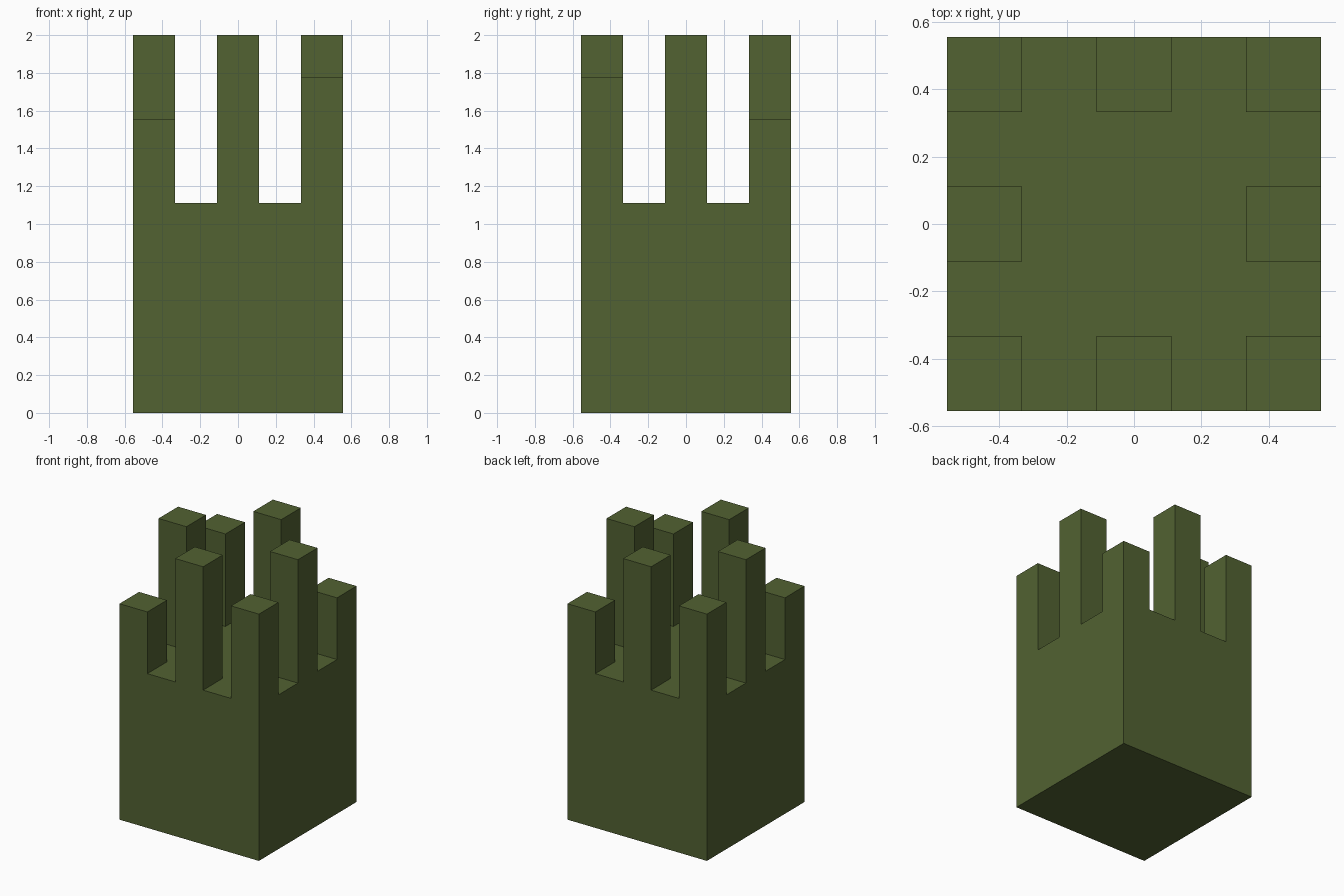
import bpy, bmesh

if "Cube" in bpy.data.objects:
    bpy.data.objects.remove(bpy.data.objects["Cube"])

U = 2 / 9                 # the model sits on a cubic grid, 5 x 5 x 9 cells
BODY_TOP = 5 * U

# Single olive green
olive = bpy.data.materials.new("olive_green")
olive.diffuse_color = (0.0844, 0.122, 0.0319, 1)
olive.use_nodes = True
olive.node_tree.nodes["Principled BSDF"].inputs["Base Color"].default_value = olive.diffuse_color

bm = bmesh.new()

# Top of the block as a 5 x 5 grid, with the outline dropped to the ground
bmesh.ops.create_grid(bm, x_segments=5, y_segments=5, size=2.5 * U)
bmesh.ops.translate(bm, verts=bm.verts, vec=(0, 0, BODY_TOP))
top_faces = list(bm.faces)
rim = [e for e in bm.edges if e.is_boundary]
skirt = bmesh.ops.extrude_edge_only(bm, edges=rim)["geom"]
for v in skirt:
    if isinstance(v, bmesh.types.BMVert):
        v.co.z = 0
bmesh.ops.contextual_create(
    bm, geom=[e for e in skirt if isinstance(e, bmesh.types.BMEdge) and e.is_boundary])

# Posts: every other cell round the rim; side posts tallest, corners alternate
def post_height(i, j):
    if i % 2 or j % 2 or (i == 0 and j == 0):
        return 0
    if i == 0 or j == 0:
        return 4
    return 2 if i * j > 0 else 3

posts = []
for f in top_faces:
    c = f.calc_center_median()
    h = post_height(round(c.x / U), round(c.y / U))
    if h:
        posts.append((f, h))
raised = bmesh.ops.extrude_discrete_faces(bm, faces=[f for f, h in posts])["faces"]
for f in raised:
    c = f.calc_center_median()
    h = post_height(round(c.x / U), round(c.y / U))
    bmesh.ops.translate(bm, verts=f.verts, vec=(0, 0, h * U))

# Clean up coplanar divisions
bmesh.ops.recalc_face_normals(bm, faces=bm.faces)
bmesh.ops.dissolve_limit(bm, angle_limit=0.01, verts=bm.verts, edges=bm.edges)

mesh = bpy.data.meshes.new("block_with_posts")
bm.to_mesh(mesh)
bm.free()
mesh.materials.append(olive)
obj = bpy.data.objects.new("block_with_posts", mesh)
bpy.context.collection.objects.link(obj)
